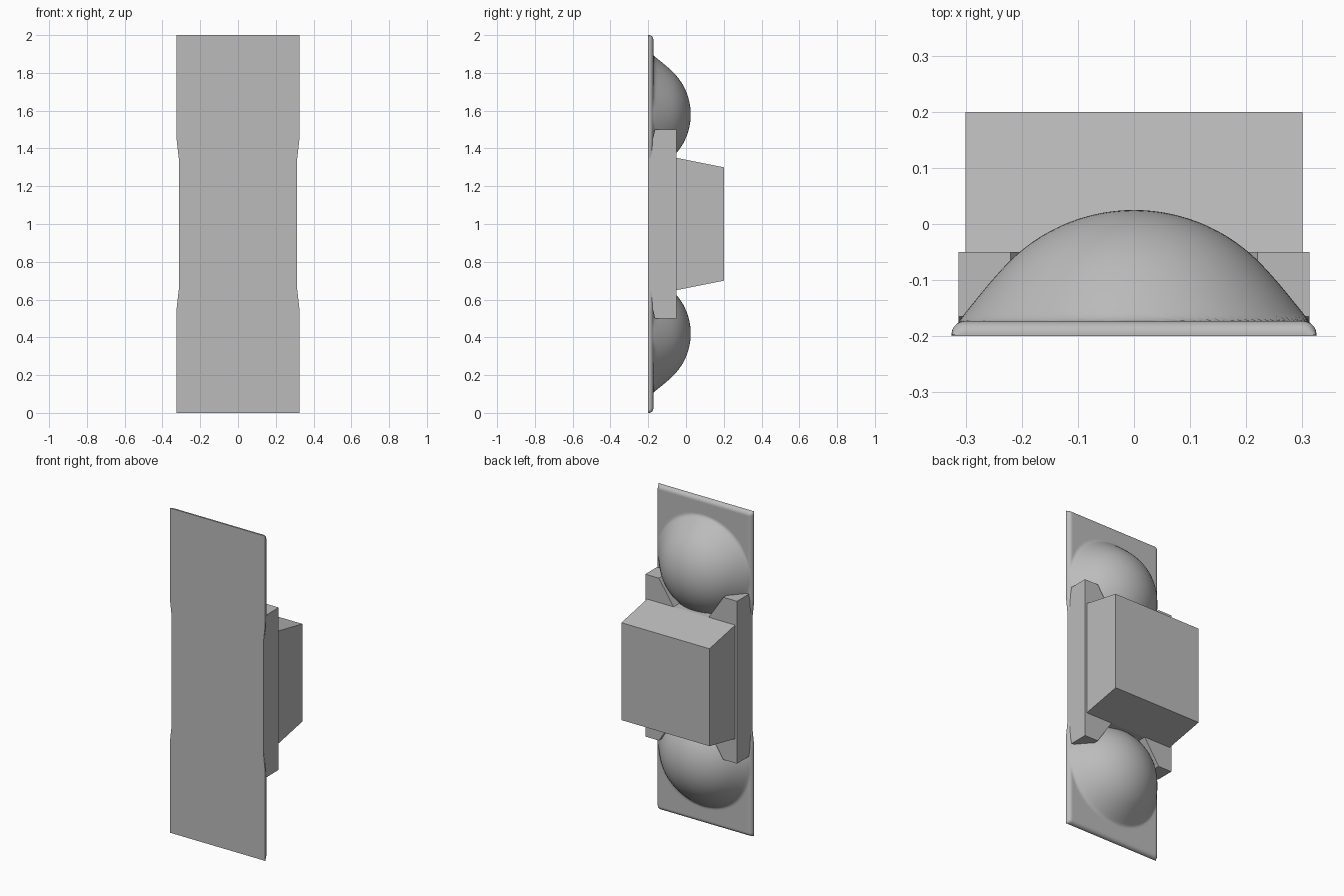
import bpy, bmesh, math

if "Cube" in bpy.data.objects:
    bpy.data.objects.remove(bpy.data.objects["Cube"])

grey = bpy.data.materials.new("plain grey")
grey.diffuse_color = (0.5, 0.5, 0.5, 1)
grey.use_nodes = True
grey.node_tree.nodes["Principled BSDF"].inputs["Base Color"].default_value = grey.diffuse_color


def finish(name, bm):
    bmesh.ops.recalc_face_normals(bm, faces=bm.faces[:])
    me = bpy.data.meshes.new(name)
    bm.to_mesh(me)
    bm.free()
    me.materials.append(grey)
    ob = bpy.data.objects.new(name, me)
    bpy.context.collection.objects.link(ob)
    return ob


def hull(name, points):
    bm = bmesh.new()
    verts = [bm.verts.new(p) for p in points]
    bmesh.ops.convex_hull(bm, input=verts)
    bmesh.ops.dissolve_limit(bm, angle_limit=0.01, verts=bm.verts[:], edges=bm.edges[:])
    return finish(name, bm)


def round_over(d, r=0.025):
    # drop of a quarter-round edge at distance d from the rim
    if d >= r:
        return 0
    return 0.9 * (r - math.sqrt(max(0, r * r - (r - d) ** 2)))


def surface(x, z, w):
    # spherical dome blended into a thin plate
    q = 0.315 ** 2 - x * x - (z - 1.58) ** 2
    dome = -0.29 + math.sqrt(q) if q > 0 else -0.29
    flat, k = -0.173, 0.1
    h = max(k - abs(dome - flat), 0)
    y = max(dome, flat) + h * h / (4 * k)
    return max(-0.197, y - round_over(w - abs(x)) - round_over(2 - z))


def domed_plate(name, flip):
    n = 64
    bm = bmesh.new()
    rows = []
    for j in range(n + 1):
        t = math.sin(math.pi / 2 * j / n)  # denser towards the outer end
        z = 1.35 + 0.65 * t
        w = 0.325 - 0.011 * max(0, (1.45 - z) / 0.1)
        row = []
        for i in range(n + 1):
            x = -w * math.cos(math.pi * i / n)
            row.append(bm.verts.new((x, surface(x, z, w), 2 - z if flip else z)))
        rows.append(row)
    for j in range(n):
        for i in range(n):
            bm.faces.new((rows[j][i], rows[j][i + 1], rows[j + 1][i + 1], rows[j + 1][i]))
    # side walls and flat front
    rim = (rows[0][:-1] + [r[-1] for r in rows[:-1]]
           + rows[-1][:0:-1] + [r[0] for r in rows[:0:-1]])
    front = [bm.verts.new((v.co.x, -0.2, v.co.z)) for v in rim]
    for a in range(len(rim)):
        b = (a + 1) % len(rim)
        bm.faces.new((rim[a], rim[b], front[b], front[a]))
    bm.faces.new(front)
    ob = finish(name, bm)
    bpy.ops.object.select_all(action='DESELECT')
    ob.select_set(True)
    bpy.context.view_layer.objects.active = ob
    bpy.ops.object.shade_smooth_by_angle(angle=math.radians(40))


# Upper and lower domed plates
domed_plate("upper_domed_plate", False)
domed_plate("lower_domed_plate", True)

# Middle bracket body
hull("bracket_body", [(x, y, z) for x in (-0.3125, 0.3125)
                      for y in (-0.2, -0.05) for z in (0.65, 1.35)])

# Four bracket ears, leaving a notch around each dome
for sx, side in ((-1, "left"), (1, "right")):
    for sz, end in ((-1, "lower"), (1, "upper")):
        pts = []
        for x, dz, y in ((0.3125, 0.35, -0.2), (0.12, 0.35, -0.2),
                         (0.3125, 0.5, -0.165), (0.22, 0.5, -0.165)):
            pts += [(sx * x, y, 1 + sz * dz), (sx * x, -0.05, 1 + sz * dz)]
        hull(f"{end}_{side}_bracket_ear", pts)

# Tapered block at the back
hull("back_block", [(x, y, 1 + s * h) for x in (-0.3, 0.3)
                    for y, h in ((-0.05, 0.35), (0.2, 0.3)) for s in (-1, 1)])
